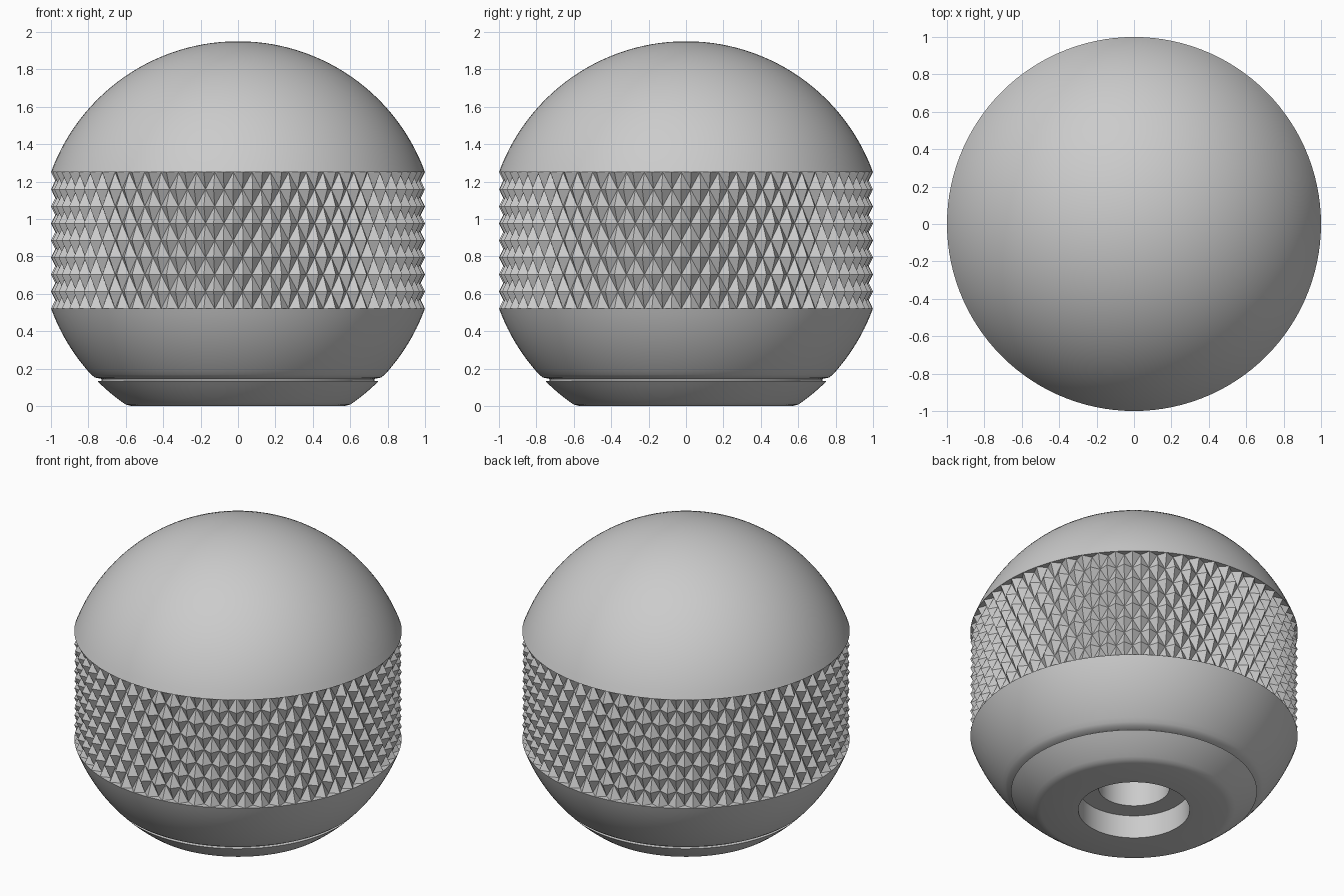
import bpy, bmesh, math

if "Cube" in bpy.data.objects:
    bpy.data.objects.remove(bpy.data.objects["Cube"])

R, CZ = 1.064, 0.886          # main sphere radius and centre height
Z0, Z1 = 0.52, 1.25           # knurled band limits


def make_object(name, bm):
    bmesh.ops.recalc_face_normals(bm, faces=bm.faces)
    mesh = bpy.data.meshes.new(name)
    bm.to_mesh(mesh)
    bm.free()
    ob = bpy.data.objects.new(name, mesh)
    bpy.context.collection.objects.link(ob)
    return ob


def lathe(name, profile, seg=120):
    bm = bmesh.new()
    rings = []
    for r, z in profile:
        if r < 1e-6:
            rings.append([bm.verts.new((0, 0, z))] * seg)
        else:
            rings.append([bm.verts.new((r * math.cos(t), r * math.sin(t), z))
                          for t in (2 * math.pi * i / seg for i in range(seg))])
    for a, b in zip(rings, rings[1:]):
        for i in range(seg):
            j = (i + 1) % seg
            quad = list(dict.fromkeys((a[i], a[j], b[j], b[i])))
            bm.faces.new(quad)
    ob = make_object(name, bm)
    bpy.ops.object.select_all(action='DESELECT')
    ob.select_set(True)
    bpy.context.view_layer.objects.active = ob
    bpy.ops.object.shade_smooth_by_angle(angle=math.radians(30))
    return ob


def arc(z_from, z_to, steps):
    # points on the main sphere between two heights
    a = math.acos(max(-1, min(1, (z_from - CZ) / R)))
    b = math.acos(max(-1, min(1, (z_to - CZ) / R)))
    return [(R * math.sin(a + (b - a) * k / steps),
             CZ + R * math.cos(a + (b - a) * k / steps)) for k in range(steps + 1)]


# Ball body: dome, recessed waist, lower bowl, groove, foot and stepped bore
profile = arc(CZ + R, Z1, 28)
profile += [(0.94, Z1), (0.94, Z0)]
profile += arc(Z0, 0.168, 14)
profile += [(0.765, 0.152), (0.73, 0.145), (0.73, 0.134)]
profile += arc(0.132, 0.02, 6)
profile += [(0.60, 0.008), (0.57, 0.0)]
profile += [(0.34, 0.0), (0.34, 0.155), (0.217, 0.155), (0.217, 0.75), (0.0, 0.75)]
lathe("knob_body", profile)

# Knurled grip: checkerboard of peaks and valleys, split along the valleys
COLS, ROWS, PEAK, VALLEY = 120, 8, 1.0, 0.955
bm = bmesh.new()
grid = []
for k in range(ROWS + 1):
    ring = []
    for i in range(COLS):
        t = math.radians(-90 + 1.5 + 360 * i / COLS)
        r = PEAK if (i + k) % 2 == 0 else VALLEY
        ring.append(bm.verts.new((r * math.cos(t), r * math.sin(t),
                                  Z0 + (Z1 - Z0) * k / ROWS)))
    grid.append(ring)
for k in range(ROWS):
    for i in range(COLS):
        j = (i + 1) % COLS
        a, b, c, d = grid[k][i], grid[k][j], grid[k + 1][j], grid[k + 1][i]
        if (i + k) % 2 == 0:
            tris = ((a, b, d), (b, c, d))
        else:
            tris = ((a, b, c), (a, c, d))
        for tri in tris:
            bm.faces.new(tri)
make_object("knurled_grip", bm)
